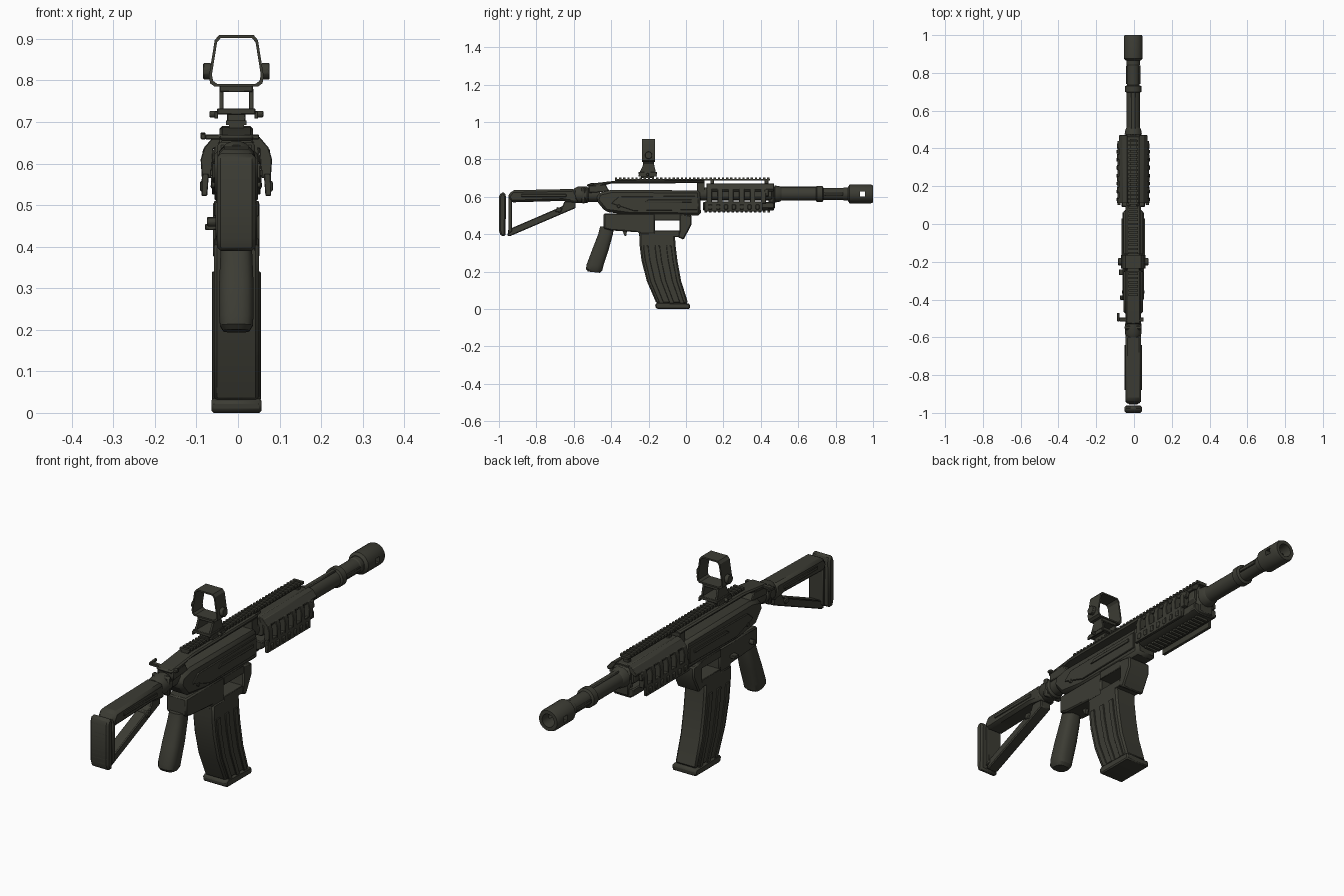
import bpy, bmesh, math
from mathutils import Vector

if "Cube" in bpy.data.objects:
    bpy.data.objects.remove(bpy.data.objects["Cube"], do_unlink=True)

CX = -0.004  # side offset of the whole model


def material(name, rgb):
    m = bpy.data.materials.new(name)
    m.use_nodes = True
    m.diffuse_color = (*rgb, 1)
    m.node_tree.nodes["Principled BSDF"].inputs["Base Color"].default_value = (*rgb, 1)
    return m


OLIVE = material("dark olive metal", (0.045, 0.045, 0.034))
parts = []


def loft(name, rings, closed=False, bevel=0):
    """Skin a list of equal rings; cap the ends unless closed."""
    bm = bmesh.new()
    vs = [[bm.verts.new((x + CX, y, z)) for x, y, z in r] for r in rings]
    n = len(vs[0])
    pairs = list(zip(vs, vs[1:])) + ([(vs[-1], vs[0])] if closed else [])
    for a, b in pairs:
        for i in range(n):
            j = (i + 1) % n
            bm.faces.new((a[i], a[j], b[j], b[i]))
    if not closed:
        bm.faces.new(vs[0])
        bm.faces.new(vs[-1])
    bmesh.ops.recalc_face_normals(bm, faces=bm.faces)
    me = bpy.data.meshes.new(name)
    bm.to_mesh(me)
    bm.free()
    ob = bpy.data.objects.new(name, me)
    bpy.context.collection.objects.link(ob)
    me.materials.append(OLIVE)
    if bevel:
        mod = ob.modifiers.new("edge bevel", 'BEVEL')
        mod.width, mod.segments, mod.limit_method = bevel, 1, 'ANGLE'
    parts.append(ob)
    return ob


def side(name, pts, w, bevel=0.004, x=0):
    """Side profile (y, z) extruded across x to half width w."""
    return loft(name, [[(x + s * w, y, z) for y, z in pts] for s in (-1, 1)], bevel=bevel)


def along(name, pts, y0, y1, bevel=0):
    """Cross-section (x, z) extruded along y."""
    return loft(name, [[(x, y, z) for x, z in pts] for y in (y0, y1)], bevel=bevel)


def box(name, x0, x1, y0, y1, z0, z1, bevel=0.002):
    return along(name, [(x0, z0), (x1, z0), (x1, z1), (x0, z1)], y0, y1, bevel)


def circle(n):
    return [(math.cos(2 * math.pi * (i + .5) / n), math.sin(2 * math.pi * (i + .5) / n)) for i in range(n)]


def lathe(name, prof, z=0.615, n=24):
    """Profile (y, radius) turned around the barrel axis."""
    return loft(name, [[(r * c, y, z + r * s) for c, s in circle(n)] for y, r in prof])


def knob(name, x0, x1, y, z, r, n=12):
    return loft(name, [[(x, y + r * c, z + r * s) for c, s in circle(n)] for x in (x0, x1)], bevel=0.002)


# Stock: padded butt, upper tube and open triangular frame
side("butt_pad", [(-1, .42), (-.99, .39), (-.965, .39), (-.962, .6), (-.97, .625), (-.99, .622), (-1, .6)], .046, .008)
for i in range(10):
    z = .42 + i * .019
    box("butt_pad_ridge", -.04, .04, -1.0, -.988, z, z + .008)
side("stock_rear_strut", [(-.95, .4), (-.93, .415), (-.93, .59), (-.95, .61)], .036)
side("stock_upper", [(-.955, .6), (-.93, .635), (-.59, .642), (-.575, .565), (-.66, .578), (-.935, .57)], .042, .012)
side("stock_lower_strut", [(-.955, .39), (-.94, .39), (-.59, .54), (-.59, .575), (-.65, .575), (-.66, .55), (-.95, .425)], .026)
side("stock_tab", [(-.7, .52), (-.67, .515), (-.66, .54), (-.69, .545)], .032)
for s in (-1, 1):
    box("stock_side_groove_rib", s * .038, s * .046, -.88, -.64, .6, .615)
lathe("stock_hinge", [(-.6, .035), (-.58, .045), (-.53, .045), (-.52, .038), (-.46, .038)], .61, 16)
box("hinge_collar", -.045, .045, -.56, -.535, .565, .652, .008)

# Receiver with raised side panels
side("receiver", [(-.48, .58), (-.47, .62), (-.4, .637), (.075, .634), (.08, .5),
                  (-.3, .502), (-.43, .52)], .052, .014)
for s in (-1, 1):
    side("receiver_panel", [(-.4, .565), (-.36, .6), (.06, .605), (.06, .53), (-.28, .525)], .004, .002, s * .054)
    side("receiver_rib", [(-.22, .57), (-.2, .585), (.03, .585), (.03, .57)], .003, .001, s * .06)
    knob("receiver_pin", s * .045, s * .06, -.36, .55, .009)

# Top cover and its supports
side("top_cover", [(-.53, .655), (-.53, .668), (-.36, .688), (.1, .69), (.1, .673), (-.4, .671), (-.46, .655)], .04, .006)
side("cover_rear_mount", [(-.52, .62), (-.52, .66), (-.43, .667), (-.41, .63)], .04)
box("cover_front_mount", -.035, .035, .06, .1, .62, .68)
box("charging_handle", -.075, .055, -.515, -.495, .658, .67)
side("charging_hook", [(-.515, .658), (-.47, .663), (-.47, .675), (-.515, .672)], .006, .002, -.08)

# Accessory rail with evenly spaced teeth
box("rail_base", -.018, .018, -.38, .45, .686, .695, 0)
for i in range(38):
    y = -.38 + i * .022
    box("rail_tooth", -.025, .025, y, y + .012, .693, .704, 0)
for y in (.13, .42):
    box("rail_post", -.014, .014, y, y + .02, .65, .69)

# Lower receiver framing an open window
side("lower_rear", [(-.44, .51), (-.44, .43), (-.4, .42), (-.25, .41), (-.25, .385), (-.165, .385), (-.165, .51)], .05, .006)
box("window_top", -.054, .054, -.17, -.03, .473, .51)
box("window_bottom", -.054, .054, -.17, -.035, .385, .42)
side("magazine_well_front", [(-.035, .51), (.03, .5), (.03, .452), (-.013, .37), (-.045, .385), (-.035, .42)], .056, .006)
side("trigger", [(-.34, .42), (-.315, .42), (-.32, .39), (-.328, .39)], .008, .001)
box("magazine_catch", -.075, -.045, -.27, -.24, .44, .455)
knob("selector", -.07, -.045, -.39, .46, .012)

# Rounded pistol grip
loft("pistol_grip", [[(w * c, (a + b) / 2 + (b - a) / 2 * s, z - .012 * s * k) for c, s in
                      [(math.copysign(abs(p) ** .7, p), math.copysign(abs(q) ** .7, q)) for p, q in circle(16)]]
                     for a, b, z, w, k in [(-.46, -.385, .44, .034, 0), (-.47, -.39, .4, .038, 0),
                                           (-.505, -.415, .31, .042, 0), (-.533, -.44, .235, .042, 0),
                                           (-.535, -.447, .21, .04, .3), (-.525, -.46, .197, .032, .3)]])

# Curved magazine: the same arc drives the body and its ribs
ARC = [(-.25, -.06, .41), (-.248, -.056, .34), (-.238, -.046, .26), (-.21, -.026, .15), (-.158, .012, .03)]


def magazine_strip(name, t0, t1, w, bevel, trim=0):
    rings = []
    for a, b, z in ARC[trim:]:
        y0, y1 = a + (b - a) * t0, a + (b - a) * t1
        rings.append([(-w, y0, z), (w, y0, z), (w, y1, z), (-w, y1, z)])
    loft(name, rings, bevel=bevel)


magazine_strip("magazine_body", 0, 1, .054, .008)
for t in (.1, .42, .74):
    magazine_strip("magazine_rib", t, t + .14, .059, .002, 1)
side("magazine_base", [(-.163, .006), (-.165, .026), (-.15, .035), (.014, .03), (.022, .024), (.02, 0), (-.15, 0)], .06, .005)

# Handguard: core, angled side shells with ribs, under rail
along("handguard_core", [(-.03, .67), (.03, .67), (.055, .64), (.058, .6), (.045, .585),
                         (-.045, .585), (-.058, .6), (-.055, .64)], .11, .46, .004)
along("handguard_lower", [(-.06, .572), (.06, .572), (.062, .54), (.035, .527), (-.035, .527), (-.062, .54)], .09, .47, .004)
for s in (-1, 1):
    def shell(name, pts, y0, y1):
        along(name, [(s * x, z) for x, z in pts], y0, y1, .002)
    shell("shell_upper", [(.03, .672), (.055, .665), (.076, .64), (.07, .628), (.045, .64)], .11, .47)
    shell("shell_lower", [(.066, .575), (.083, .575), (.084, .522), (.07, .522)], .1, .41)
    for i in range(6):
        y = .11 + i * .058
        shell("shell_rib", [(.055, .645), (.076, .642), (.086, .61), (.083, .565), (.06, .565)], y, y + .028)
    for i in range(7):
        y = .12 + i * .042
        shell("shell_tooth", [(.08, .56), (.088, .556), (.088, .535), (.08, .53)], y, y + .02)
    shell("shell_front_hook", [(.055, .655), (.08, .635), (.085, .605), (.07, .6)], .42, .44)
for i in range(15):
    y = .1 + i * .024
    box("under_rail_tooth", -.03, .03, y, y + .013, .517, .53, 0)
box("handguard_front_block", -.042, .042, .44, .475, .53, .66, .01)

# Barrel with collars
lathe("barrel", [(.06, .036), (.47, .036), (.475, .046), (.5, .042), (.51, .036), (.695, .036), (.7, .044),
                 (.73, .044), (.735, .033), (.84, .033), (.845, .036), (.875, .036)])
box("gas_tube", -.012, .012, .46, .7, .635, .655, .004)
for s in (-1, 1):
    box("barrel_flat", s * .03, s * .038, .74, .84, .607, .623)

# Muzzle device, bored out and ported from side to side
muzzle = lathe("muzzle", [(.865, .038), (.875, .05), (.99, .05), (1, .046), (1, .03), (.9, .024)])
port = box("port_cutter", -.1, .1, .93, .957, .602, .628, 0)
cut = muzzle.modifiers.new("ports", 'BOOLEAN')
cut.object, cut.solver = port, 'EXACT'
bpy.context.view_layer.objects.active = muzzle
bpy.ops.object.modifier_apply(modifier="ports")
parts.remove(port)
bpy.data.objects.remove(port, do_unlink=True)

# Open reflex sight on a clamp mount
half = [(.052, .785), (.063, .793), (.066, .81), (.052, .897), (.042, .909)]
outer = half + [(-x, z) for x, z in reversed(half)]
inner = [(x * .89, .847 + (z - .847) * .89) for x, z in outer]
loft("sight_frame", [[(x, y, z) for x, z in p] for p, y in
                     ((outer, -.235), (outer, -.165), (inner, -.165), (inner, -.235))], closed=True)
box("sight_bridge", -.04, .04, -.23, -.17, .772, .787)
box("sight_plate", -.046, .046, -.255, -.155, .718, .733)
box("sight_clamp", -.022, .022, -.24, -.17, .7, .72)
for s in (-1, 1):
    side("sight_leg", [(-.25, .725), (-.16, .725), (-.172, .78), (-.225, .78)], .005, .001, s * .036)
    side("sight_foot", [(-.255, .708), (-.155, .708), (-.16, .725), (-.25, .725)], .004, .001, s * .048)
    knob("clamp_screw", s * .045, s * .065, -.205, .719, .008)
    knob("sight_knob", s * .06, s * .08, -.2, .822, .02)

# Smooth rounded parts, keep hard edges crisp
bpy.ops.object.select_all(action='DESELECT')
for ob in parts:
    ob.select_set(True)
bpy.context.view_layer.objects.active = muzzle
bpy.ops.object.shade_smooth_by_angle(angle=math.radians(30))
